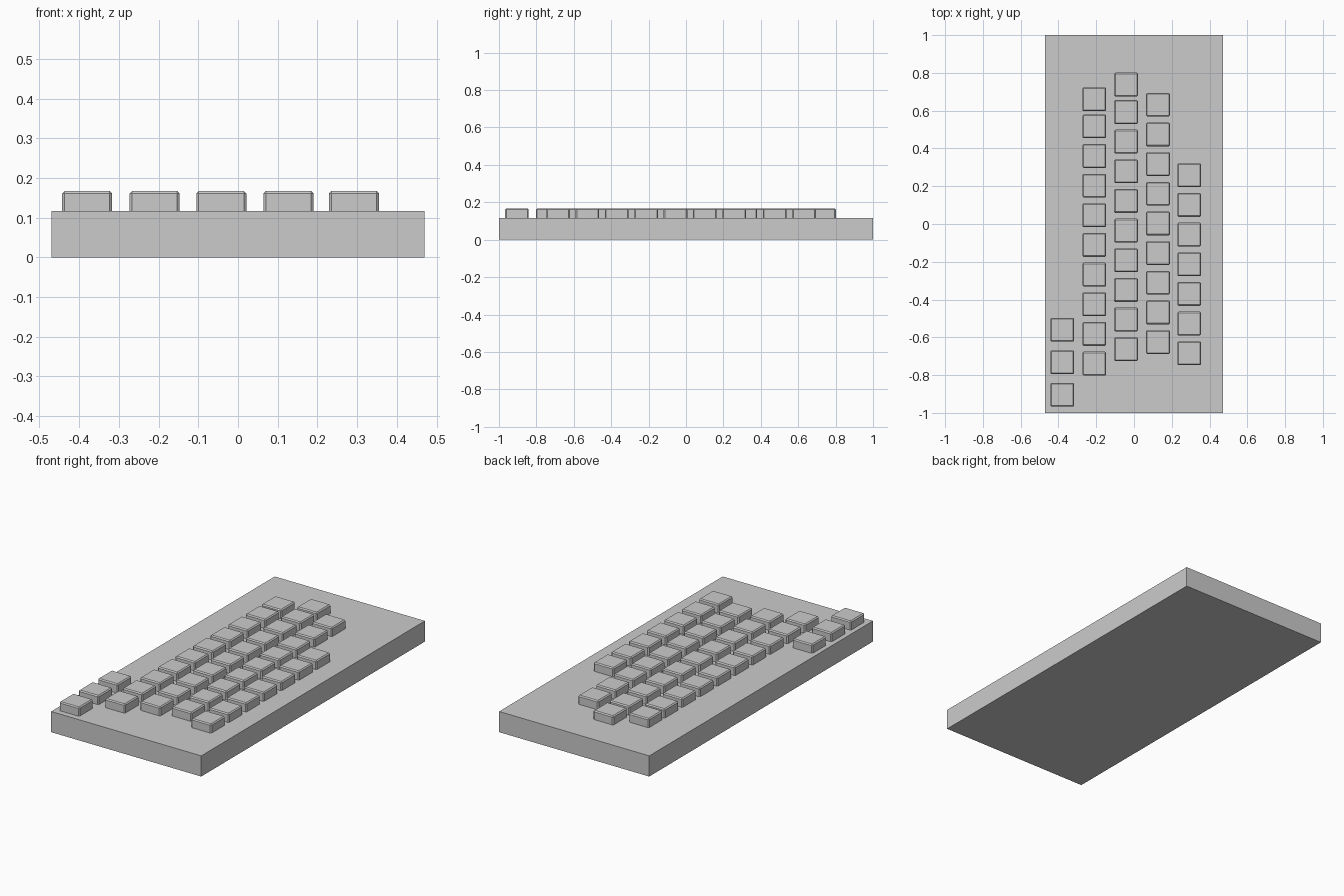
import bpy
import bmesh
from mathutils import Matrix, Vector

if "Cube" in bpy.data.objects:
    bpy.data.objects.remove(bpy.data.objects["Cube"], do_unlink=True)

grey = bpy.data.materials.new("light grey")
grey.use_nodes = True
grey.diffuse_color = (0.6, 0.6, 0.6, 1)
grey.node_tree.nodes["Principled BSDF"].inputs["Base Color"].default_value = (0.6, 0.6, 0.6, 1)

PLATE_TOP = 0.117
KEY_TOP = 0.167
KEY_BOTTOM = 0.1
KEY_SIZE = 0.126
CHAMFER = 0.006
PITCH = 0.157


def box_mesh(name, size, chamfer=0):
    """Flat-shaded box with optional single-cut chamfer on every edge."""
    bm = bmesh.new()
    bmesh.ops.create_cube(bm, size=1, matrix=Matrix.Diagonal((*size, 1)))
    if chamfer:
        bmesh.ops.bevel(bm, geom=bm.edges[:], offset=chamfer, segments=1,
                        affect='EDGES')
    mesh = bpy.data.meshes.new(name)
    bm.to_mesh(mesh)
    bm.free()
    mesh.materials.append(grey)
    return mesh


def place(name, mesh, location):
    obj = bpy.data.objects.new(name, mesh)
    obj.location = Vector(location)
    bpy.context.collection.objects.link(obj)


# Base slab
place("base_plate", box_mesh("base_plate", (0.94, 2, PLATE_TOP)), (0, 0, PLATE_TOP / 2))

# Key rows: name, x, y of first regular key, count, spacing
rows = [
    ("bottom_row", -0.38, -0.56, 3, 0.172),
    ("lower_row", -0.21, 0.517, 9, PITCH),
    ("middle_row", -0.042, 0.593, 9, PITCH),
    ("upper_row", 0.127, 0.631, 9, PITCH),
    ("top_row", 0.292, 0.258, 7, PITCH),
]
key_mesh = box_mesh("key", (KEY_SIZE, KEY_SIZE, KEY_TOP - KEY_BOTTOM), CHAMFER)
key_z = (KEY_TOP + KEY_BOTTOM) / 2
for name, x, y, count, spacing in rows:
    for i in range(count):
        place(f"{name}_key_{i + 1}", key_mesh, (x, y - i * spacing, key_z))

# End keys set slightly closer than the regular spacing
place("lower_row_end_key", key_mesh, (-0.21, 0.66, key_z))
place("middle_row_end_key", key_mesh, (-0.042, 0.738, key_z))
